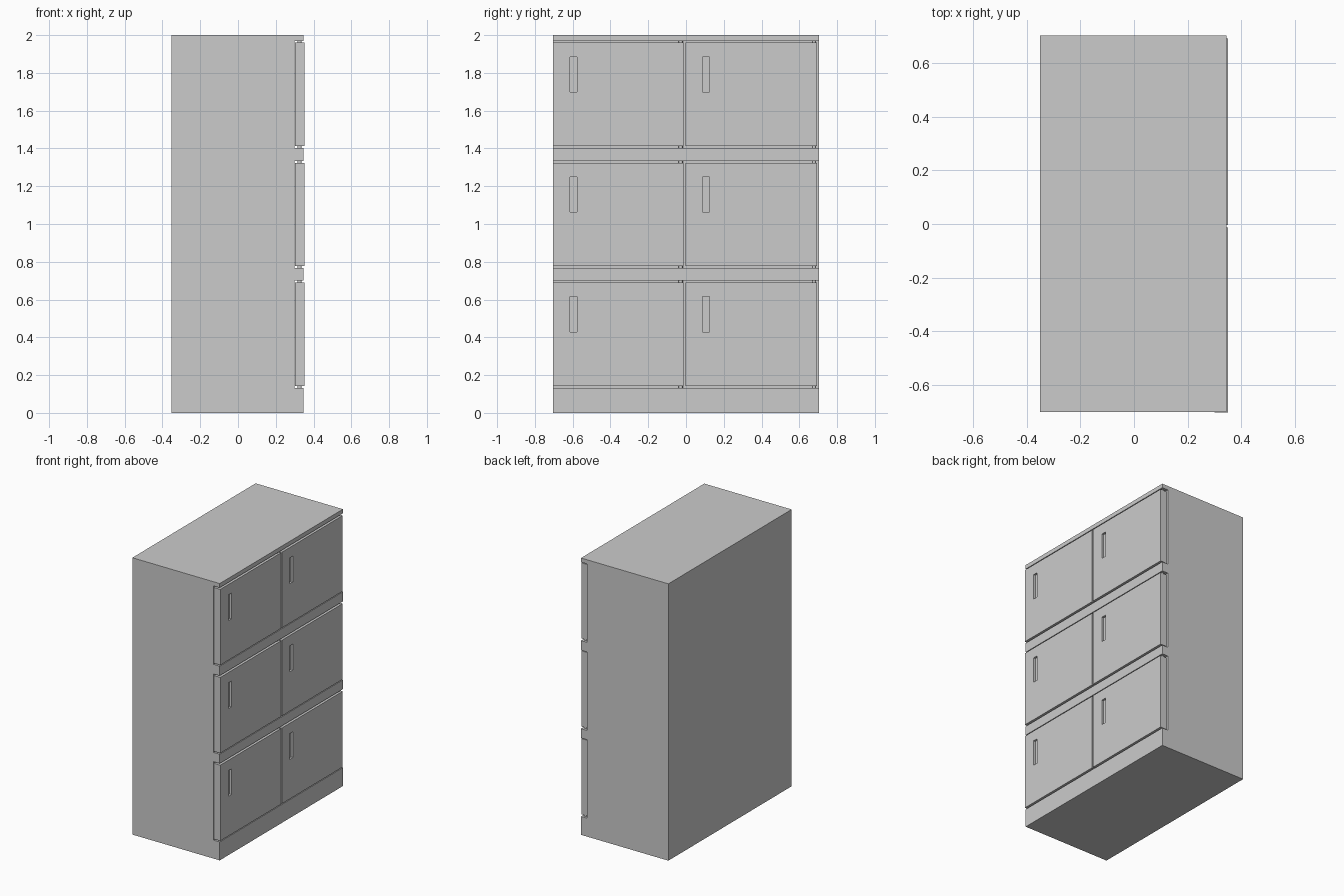
import bpy, bmesh

if "Cube" in bpy.data.objects:
    bpy.data.objects.remove(bpy.data.objects["Cube"])

BACK, FACE, SLOT, DOOR_X = -0.352, 0.346, 0.298, 0.352
BOTTOMS = (0.143, 0.777, 1.413)      # lower edge of each door row
DOOR_H, GAP = 0.547, 0.010
DOORS_Y = ((-0.705, -0.013), (-0.003, 0.693))


def make_object(name, bm):
    bmesh.ops.recalc_face_normals(bm, faces=bm.faces)
    mesh = bpy.data.meshes.new(name)
    bm.to_mesh(mesh)
    bm.free()
    obj = bpy.data.objects.new(name, mesh)
    bpy.context.collection.objects.link(obj)
    return obj


# Cabinet body: side profile with a full-width slot for each door row
profile = [(BACK, 0), (FACE, 0)]
for z in BOTTOMS:
    lo, hi = z - GAP, z + DOOR_H + GAP
    profile += [(FACE, lo), (SLOT, lo), (SLOT, hi), (FACE, hi)]
profile += [(FACE, 2), (BACK, 2)]
bm = bmesh.new()
face = bm.faces.new([bm.verts.new((x, -0.703, z)) for x, z in profile])
ext = bmesh.ops.extrude_face_region(bm, geom=[face])
bmesh.ops.translate(bm, vec=(0, 1.407, 0),
                    verts=[v for v in ext["geom"] if isinstance(v, bmesh.types.BMVert)])
make_object("cabinet_body", bm)


def door(name, y0, y1, z0):
    """Door slab with a sunken finger-pull pocket in its face."""
    bm = bmesh.new()
    z1, x0 = z0 + DOOR_H, 0.301
    py, pz = y0 + 0.091, z0 + 0.286
    ys, zs = (y0, py, py + 0.037, y1), (z0, pz, pz + 0.186, z1)
    grid = [[bm.verts.new((DOOR_X, y, z)) for z in zs] for y in ys]
    pocket = None
    for i in range(3):
        for j in range(3):
            f = bm.faces.new((grid[i][j], grid[i + 1][j], grid[i + 1][j + 1], grid[i][j + 1]))
            if i == j == 1:
                pocket = f
    # slab sides and back
    rim = [e for e in bm.edges if e.is_boundary]
    ext = bmesh.ops.extrude_edge_only(bm, edges=rim)["geom"]
    bmesh.ops.translate(bm, vec=(x0 - DOOR_X, 0, 0),
                        verts=[v for v in ext if isinstance(v, bmesh.types.BMVert)])
    bmesh.ops.holes_fill(bm, edges=[e for e in bm.edges if e.is_boundary])
    # pocket pushed inward
    ext = bmesh.ops.extrude_discrete_faces(bm, faces=[pocket])["faces"]
    bmesh.ops.translate(bm, vec=(-0.015, 0, 0), verts=ext[0].verts)
    make_object(name, bm)


def hinge_pin(name, y, z):
    """Short pin bridging the gap between door and body."""
    bpy.ops.mesh.primitive_cylinder_add(vertices=16, radius=0.011, depth=0.018,
                                        location=(0.326, y, z))
    bpy.context.object.name = name
    bpy.ops.object.shade_smooth_by_angle()


for row, z in zip(("lower", "middle", "upper"), BOTTOMS):
    for side, (y0, y1) in zip(("left", "right"), DOORS_Y):
        door(f"{row}_{side}_door", y0, y1, z)
        hinge_pin(f"{row}_{side}_hinge_bottom", y1 - 0.015, z - GAP / 2)
        hinge_pin(f"{row}_{side}_hinge_top", y1 - 0.015, z + DOOR_H + GAP / 2)
